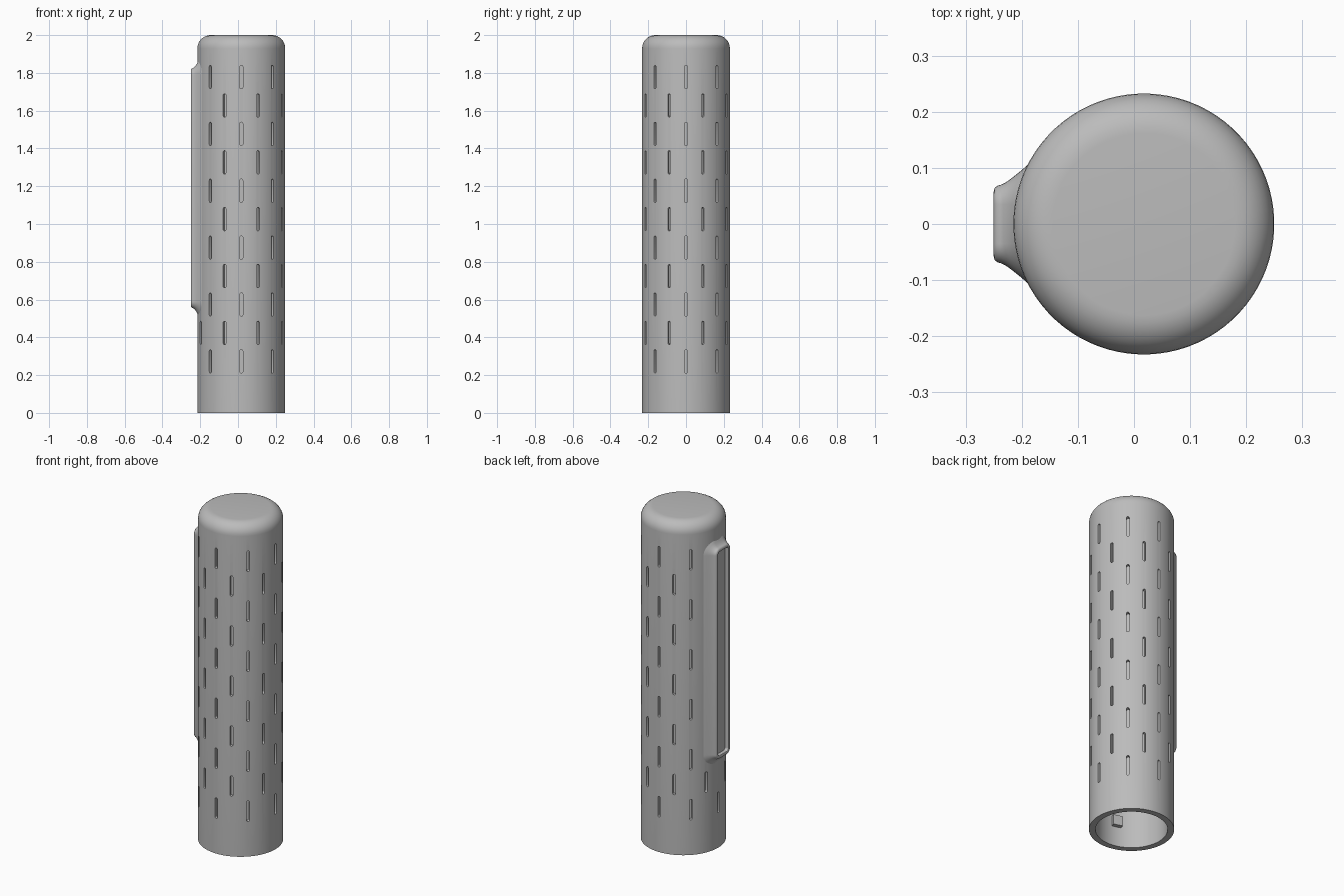
import bpy, bmesh
from math import sin, cos, pi, sqrt, radians
from mathutils import Matrix, Vector

cube = bpy.data.objects.get("Cube")
if cube:
    bpy.data.objects.remove(cube, do_unlink=True)

CX, R, R_IN, HEIGHT = 0.0175, 0.2325, 0.197, 2.0
SEGMENTS = 80

grey = bpy.data.materials.new("plain grey")
grey.use_nodes = True
grey.diffuse_color = (0.5, 0.5, 0.5, 1)
grey.node_tree.nodes["Principled BSDF"].inputs["Base Color"].default_value = (0.5, 0.5, 0.5, 1)


def make_object(name, bm):
    bmesh.ops.recalc_face_normals(bm, faces=bm.faces)
    mesh = bpy.data.meshes.new(name)
    bm.to_mesh(mesh)
    bm.free()
    mesh.materials.append(grey)
    obj = bpy.data.objects.new(name, mesh)
    bpy.context.collection.objects.link(obj)
    return obj


def select_only(obj):
    bpy.ops.object.select_all(action='DESELECT')
    obj.select_set(True)
    bpy.context.view_layer.objects.active = obj


def smooth(obj):
    select_only(obj)
    bpy.ops.object.shade_smooth_by_angle(angle=radians(35))


def bridge(bm, a, b):
    for i in range(len(a)):
        j = (i + 1) % len(a)
        bm.faces.new((a[i], a[j], b[j], b[i]))


# Hollow tube, open at the bottom, with a rounded closed top
fillet = 0.07
profile = [(R, 0)]
for i in range(9):
    a = i / 8 * pi / 2
    profile.append((R - fillet + fillet * cos(a), HEIGHT - fillet + fillet * sin(a)))
inner = 0.035
inner_profile = [(R_IN, 0)]
for i in range(7):
    a = i / 6 * pi / 2
    inner_profile.append((R_IN - inner + inner * cos(a), HEIGHT - 2 * inner + inner * sin(a)))

bm = bmesh.new()


def ring(r, z):
    angles = [(k + 0.5) * 2 * pi / SEGMENTS for k in range(SEGMENTS)]
    return [bm.verts.new((CX + r * cos(a), r * sin(a), z)) for a in angles]


rings = [ring(r, z) for r, z in reversed(inner_profile)] + [ring(r, z) for r, z in profile]
for a, b in zip(rings, rings[1:]):
    bridge(bm, a, b)
bm.faces.new(rings[0])
bm.faces.new(rings[-1])
tube = make_object("tube", bm)

# Staggered blind slots, left out where the clip pad covers the wall
slot_half_width, slot_half_height, slot_depth = 0.008, 0.062, 0.02
bm = bmesh.new()
for col in range(16):
    rows = 6 - col % 2
    for row in range(rows):
        z = 0.273 + 0.301 * (row + 0.5 * (col % 2))
        if abs(col - 8) <= 1 and z > 0.5:
            continue
        place = Matrix.Translation((CX, 0, z)) @ Matrix.Rotation(col * pi / 8, 4, 'Z')
        loops = []
        for r in (R - slot_depth, R + 0.02):
            loop = []
            for end, start in ((1, 0), (-1, pi)):
                for i in range(7):
                    a = start + i * pi / 6
                    y = slot_half_width * cos(a)
                    h = end * (slot_half_height - slot_half_width) + slot_half_width * sin(a)
                    loop.append(bm.verts.new(place @ Vector((r, y, h))))
            loops.append(loop)
        bridge(bm, *loops)
        bm.faces.new(loops[0])
        bm.faces.new(loops[1])
cutter = make_object("slot_cutter", bm)
cutter.hide_render = True

cut = tube.modifiers.new("slots", 'BOOLEAN')
cut.operation = 'DIFFERENCE'
cut.solver = 'EXACT'
cut.object = cutter
select_only(tube)
bpy.ops.object.modifier_apply(modifier=cut.name)
bpy.data.objects.remove(cutter, do_unlink=True)
smooth(tube)

# Raised pad blended into the tube, with a long recess in its outer face
PAD_X, PAD_Z = -0.25, 1.19
core_y, core_z, corner = 0.035, 0.6, 0.035
section = [(-0.15, 0.045), (0, 0.035), (0.15, 0.023), (0.35, 0.012), (0.55, 0.004),
           (0.72, 0), (0.86, -0.002), (0.96, -0.006), (1, -0.012),
           (1, -0.018), (0.95, -0.021), (0.4, -0.022)]
bm = bmesh.new()
loops = []
for t, grow in section:
    loop = []
    for q, (sy, sz) in enumerate(((1, 1), (-1, 1), (-1, -1), (1, -1))):
        for i in range(9):
            a = q * pi / 2 + i * pi / 16
            y = sy * core_y + (corner + grow) * cos(a)
            z = sz * core_z + (corner + grow) * sin(a)
            wall = CX - sqrt(R * R - y * y)
            loop.append(bm.verts.new((wall + t * (PAD_X - wall), y, PAD_Z + z)))
    loops.append(loop)
for a, b in zip(loops, loops[1:]):
    bridge(bm, a, b)
floor = bm.faces.new(loops[-1])
bm.normal_update()
bmesh.ops.triangulate(bm, faces=[floor])
smooth(make_object("clip_pad", bm))

# Small locking lugs inside the open end
bm = bmesh.new()
for angle in (75, 255):
    place = (Matrix.Translation((CX, 0, 0.15)) @ Matrix.Rotation(radians(angle), 4, 'Z')
             @ Matrix.Translation((R_IN - 0.005, 0, 0)) @ Matrix.Diagonal((0.04, 0.055, 0.06, 1)))
    bmesh.ops.create_cube(bm, size=1, matrix=place)
make_object("locking_lugs", bm)
